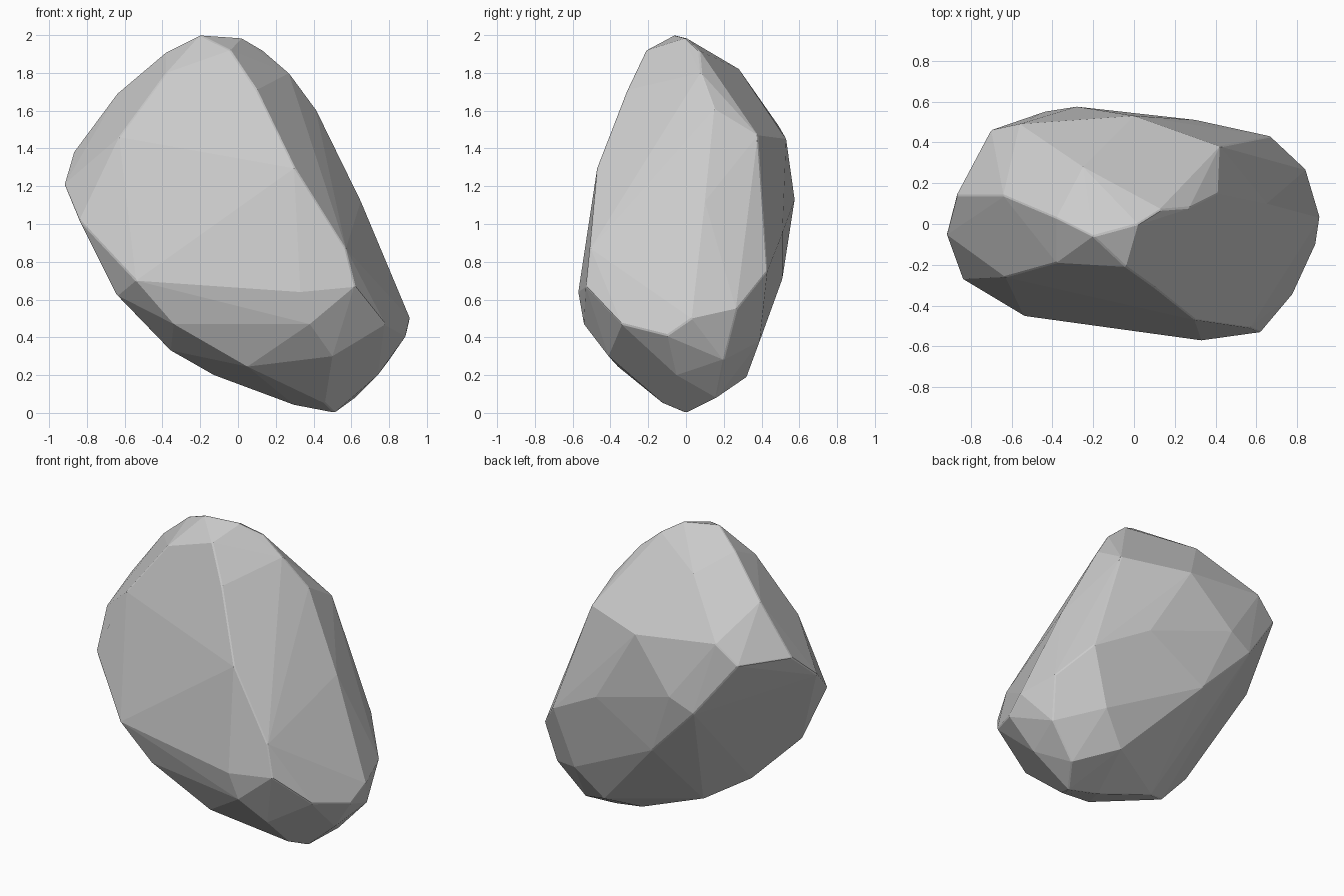
import bpy, bmesh, math

if "Cube" in bpy.data.objects:
    bpy.data.objects.remove(bpy.data.objects["Cube"])

# Corner points of the boulder, grouped by region, in hundredths of a unit
crown = [(-20, -6, 200), (2, 0, 198.5), (13, 7, 192), (-38, 3, 191),
         (-4, -21, 192), (-25, 28, 182), (27, 8, 180)]
front = [(10, -31, 171), (30, -47, 130), (57, -51, 87), (-63, -26, 146), (-38, -19, 180),
         (-54, -45, 70), (33, -57, 64), (62, -53, 67)]
right = [(41, 15, 161), (42, 38, 147), (65, 10, 112),
         (91, 3, 50), (80, 20, 28), (89, -10, 41), (78, -34, 47), (84, 27, 55)]
back = [(-56, 49, 152), (0, 53, 145), (-28, 57.5, 113), (30, 51, 95), (67, 43, 75),
        (54, 39, 38), (37, 32, 19), (-11, 51, 71), (-44, 55, 105), (-69, 36, 133),
        (-70, 46, 140)]
left = [(-64, 14, 169), (-87, 14, 138), (-92, -5, 121), (-84, -27, 102)]
under = [(-34, -41, 47), (-64, -29, 62), (-36, -17, 33), (-13, 0, 20), (30, 2, 4),
         (51, 0, 0), (62, 16, 8), (74, -5, 20), (50, -41, 30), (38, -54, 47),
         (5, -36, 24.5), (46, -12, 5)]

# Wrap the corners in a convex faceted skin
bm = bmesh.new()
for p in crown + front + right + back + left + under:
    bm.verts.new([c / 100 for c in p])
hull = bmesh.ops.convex_hull(bm, input=bm.verts)
loose = {g for g in hull["geom_interior"] + hull["geom_unused"]
         if isinstance(g, bmesh.types.BMVert)}
bmesh.ops.delete(bm, geom=list(loose), context='VERTS')

# Merge nearly coplanar triangles into broad planes
bmesh.ops.dissolve_limit(bm, angle_limit=math.radians(3),
                         verts=bm.verts, edges=bm.edges)
bmesh.ops.recalc_face_normals(bm, faces=bm.faces)

mesh = bpy.data.meshes.new("boulder")
bm.to_mesh(mesh)
bm.free()
boulder = bpy.data.objects.new("boulder", mesh)
bpy.context.collection.objects.link(boulder)

# Slightly worn edges, kept flat shaded
bevel = boulder.modifiers.new("worn_edges", 'BEVEL')
bevel.width = 0.006
bevel.segments = 1
bevel.limit_method = 'ANGLE'
bevel.angle_limit = math.radians(35)
